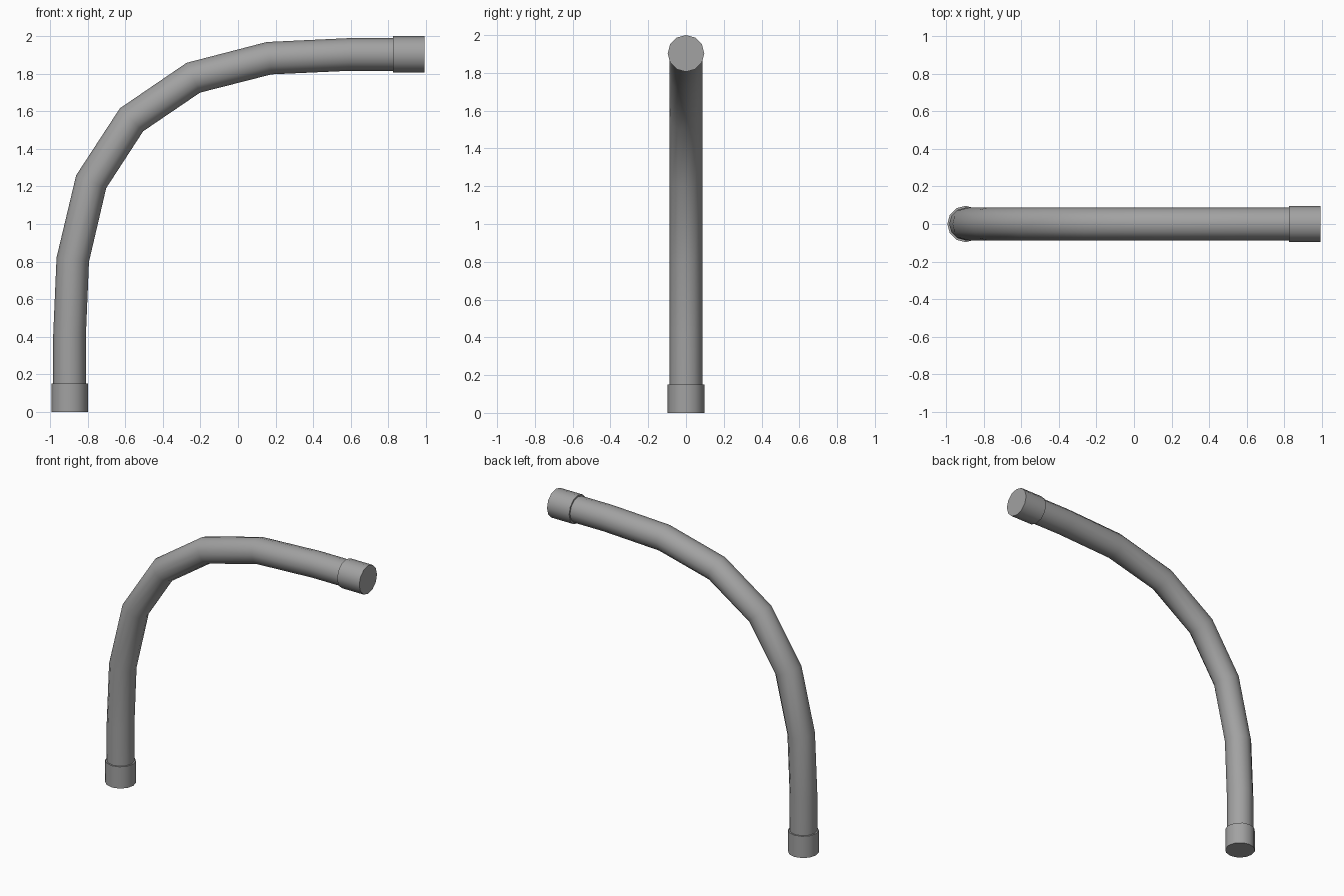
import bpy, bmesh, math
from mathutils import Vector

cube = bpy.data.objects.get("Cube")
if cube:
    bpy.data.objects.remove(cube)

SIDES = 12
PIPE_R, COLLAR_R = 0.087, 0.097

# One flat grey for the whole part
grey = bpy.data.materials.new("plain grey")
grey.use_nodes = True
color = (0.36, 0.36, 0.36, 1)
grey.diffuse_color = color
grey.node_tree.nodes["Principled BSDF"].inputs["Base Color"].default_value = color


def tube(name, path, radius):
    """Sweep a round section along (x, z) points and cap both ends."""
    points = [Vector((x, 0, z)) for x, z in path]
    side = Vector((0, 1, 0))
    bm = bmesh.new()
    rings = []
    for i, p in enumerate(points):
        before = (p - points[i - 1]).normalized() if i else Vector()
        after = (points[i + 1] - p).normalized() if i + 1 < len(points) else Vector()
        out = side.cross((before + after).normalized())
        ring = []
        for k in range(SIDES):
            a = math.tau * k / SIDES
            ring.append(bm.verts.new(p + radius * (out * math.cos(a) + side * math.sin(a))))
        rings.append(ring)
    for low, high in zip(rings, rings[1:]):
        for k in range(SIDES):
            n = (k + 1) % SIDES
            bm.faces.new((low[k], low[n], high[n], high[k]))
    bm.faces.new(rings[0])
    bm.faces.new(rings[-1])
    bmesh.ops.recalc_face_normals(bm, faces=bm.faces)
    mesh = bpy.data.meshes.new(name)
    bm.to_mesh(mesh)
    bm.free()
    mesh.materials.append(grey)
    obj = bpy.data.objects.new(name, mesh)
    bpy.context.collection.objects.link(obj)
    bpy.ops.object.select_all(action="DESELECT")
    obj.select_set(True)
    bpy.context.view_layer.objects.active = obj
    bpy.ops.object.shade_smooth_by_angle(angle=math.radians(40))
    return obj


# Bent pipe
tube("bent_pipe", [(-0.897, 0.05), (-0.897, 0.41), (-0.88, 0.81), (-0.782, 1.225),
                   (-0.567, 1.555), (-0.238, 1.779), (0.166, 1.883),
                   (0.597, 1.903), (0.95, 1.903)], PIPE_R)

# End collars
tube("lower_collar", [(-0.897, 0), (-0.897, 0.15)], COLLAR_R)
tube("upper_collar", [(0.825, 1.903), (0.994, 1.903)], COLLAR_R)
